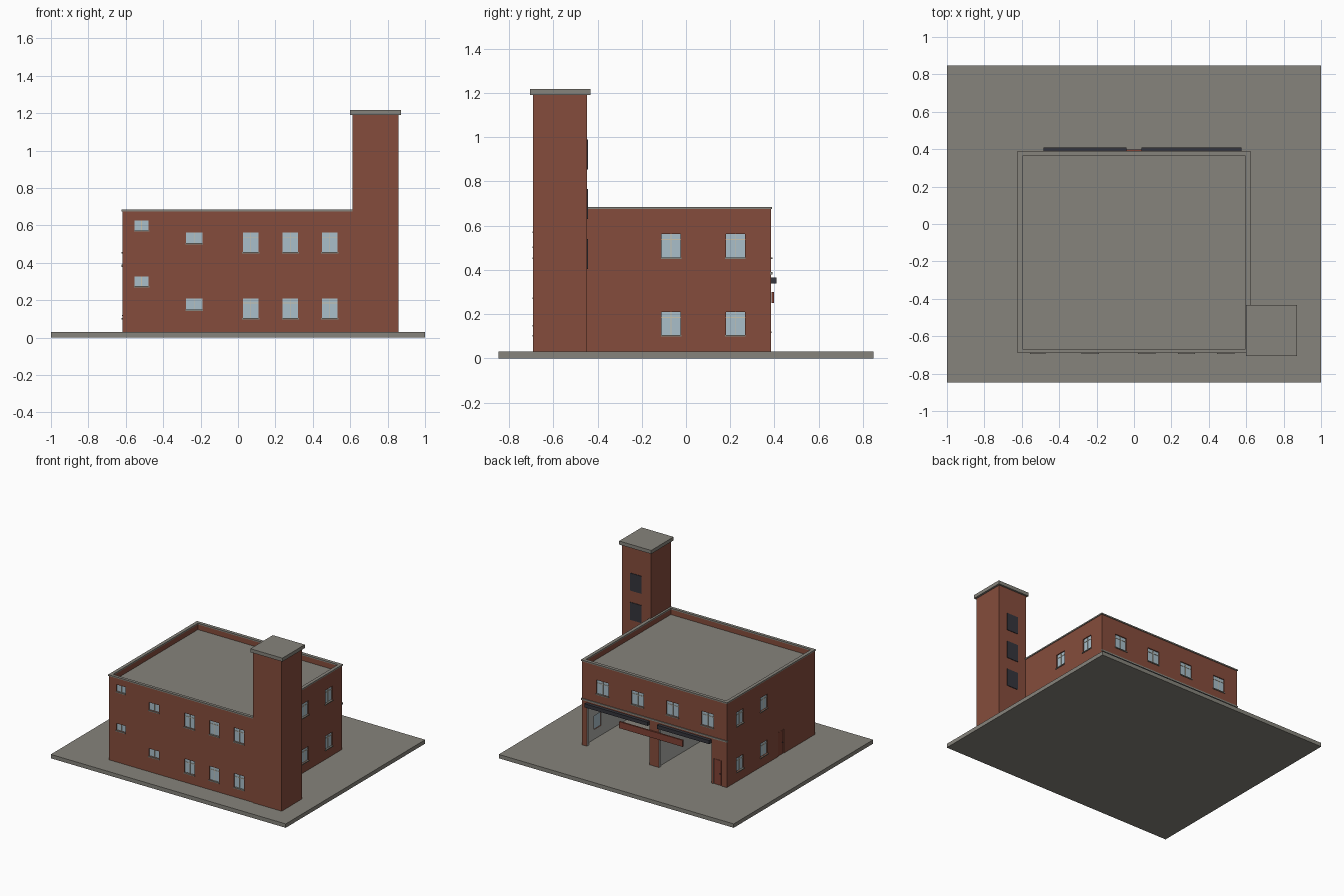
import bpy, bmesh
from mathutils import Vector

if "Cube" in bpy.data.objects:
    bpy.data.objects.remove(bpy.data.objects["Cube"])

def material(name, r, g, b):
    m = bpy.data.materials.new(name)
    m.diffuse_color = (r, g, b, 1)
    m.use_nodes = True
    m.node_tree.nodes["Principled BSDF"].inputs["Base Color"].default_value = m.diffuse_color
    return m

BRICK = material("brick", 0.235, 0.073, 0.045)
CONCRETE = material("concrete", 0.24, 0.23, 0.20)
DARK = material("dark metal", 0.035, 0.035, 0.045)
GLASS = material("window glass", 0.40, 0.52, 0.59)
CREAM = material("cream frame", 0.58, 0.54, 0.43)
PLASTER = material("light plaster", 0.42, 0.42, 0.40)
RED = material("red paint", 0.22, 0.055, 0.035)

# Building outline and heights
X, Y0, Y1 = 0.617, -0.688, 0.385
GROUND, TOP = 0.03, 0.675

def boxes(name, mats, items):
    """One object made of axis-aligned boxes given as (x0, x1, y0, y1, z0, z1)."""
    bm = bmesh.new()
    for x0, x1, y0, y1, z0, z1 in items:
        geo = bmesh.ops.create_cube(bm, size=1)
        for v in geo["verts"]:
            v.co = Vector(((x0 + x1) / 2 + v.co.x * (x1 - x0),
                           (y0 + y1) / 2 + v.co.y * (y1 - y0),
                           (z0 + z1) / 2 + v.co.z * (z1 - z0)))
    me = bpy.data.meshes.new(name)
    bm.to_mesh(me)
    bm.free()
    for m in mats:
        me.materials.append(m)
    ob = bpy.data.objects.new(name, me)
    bpy.context.collection.objects.link(ob)
    return ob

def on_wall(side, u0, u1, d0, d1, z0, z1):
    """Box on a wall: u runs along it, d is the distance outwards."""
    if side == "front":
        return (u0, u1, Y0 - d1, Y0 - d0, z0, z1)
    if side == "back":
        return (u0, u1, Y1 + d0, Y1 + d1, z0, z1)
    if side == "left":
        return (-X - d1, -X - d0, u0, u1, z0, z1)
    return (X + d0, X + d1, u0, u1, z0, z1)

def cut(ob, items):
    """Subtract boxes from an object and bake the result."""
    cutter = boxes("cutter", [], items)
    cutter.hide_render = True
    mod = ob.modifiers.new("cut", "BOOLEAN")
    mod.operation, mod.solver, mod.object = "DIFFERENCE", "EXACT", cutter
    dg = bpy.context.evaluated_depsgraph_get()
    dg.update()
    me = bpy.data.meshes.new_from_object(ob.evaluated_get(dg))
    ob.modifiers.clear()
    ob.data = me
    bpy.data.objects.remove(cutter)

# Window list: side, u0, u1, z0, z1, transom bar
windows = []
for z0, z1 in ((0.105, 0.21), (0.457, 0.562)):
    for u in (0.068, 0.28, 0.49):
        windows.append(("front", u - 0.042, u + 0.042, z0, z1, True))
    for side in ("left", "right"):
        for u in (-0.067, 0.223):
            windows.append((side, u - 0.043, u + 0.043, z0, z1, True))
for u in (-0.452, -0.154, 0.144, 0.442):
    windows.append(("back", u - 0.05, u + 0.05, 0.457, 0.562, True))
for z0, z1 in ((0.15, 0.208), (0.505, 0.563)):
    windows.append(("front", -0.277, -0.19, z0, z1, False))
for z0, z1 in ((0.275, 0.327), (0.574, 0.626)):
    windows.append(("front", -0.553, -0.478, z0, z1, False))

doors = [("back", -0.57, -0.503, 0.225), ("left", -0.31, -0.235, 0.215)]
bays = [(-0.485, -0.04), (0.04, 0.575)]

# Main block with roof pocket, two garage bays, window and door recesses
block = boxes("main_building", [BRICK, CONCRETE, PLASTER],
              [(-X, X, Y0, Y1, GROUND, TOP)])
cut(block, [(-0.597, 0.597, Y0 + 0.02, Y1 - 0.02, 0.635, 1),
            (-0.495, -0.03, -0.38, 0.36, -0.1, 0.37),
            (0.03, 0.598, -0.38, 0.36, -0.1, 0.37)])
cut(block, [on_wall(s, a, b, -0.022, 0.1, z0, z1) for s, a, b, z0, z1, t in windows]
    + [on_wall(s, a, b, -0.012, 0.1, -0.1, h) for s, a, b, h in doors]
    + [(a, b, 0.34, 0.5, -0.05, 0.36) for a, b in bays])
for p in block.data.polygons:
    c = p.center
    if p.normal.z > 0.9 and abs(c.z - 0.635) < 0.002:
        p.material_index = 1
    elif abs(c.x) < 0.5985 and -0.4 < c.y < 0.38 and 0.031 < c.z < 0.375:
        p.material_index = 2
    else:
        p.material_index = 0

# Windows: panes, frame bars and sills
panes, bars, sills = [], [], []
for s, a, b, z0, z1, transom in windows:
    panes.append(on_wall(s, a, b, -0.013, -0.008, z0, z1))
    mid, w = (a + b) / 2, 0.002
    bars.append(on_wall(s, mid - w, mid + w, -0.008, -0.005, z0, z1))
    if transom:
        zt = z0 + 0.76 * (z1 - z0)
        bars.append(on_wall(s, a, b, -0.008, -0.0055, zt - w, zt + w))
    sills.append(on_wall(s, a - 0.004, b + 0.004, -0.01, 0.006, z0 - 0.007, z0))
boxes("window_panes", [GLASS], panes)
boxes("window_bars", [CREAM], bars)
boxes("window_sills", [CONCRETE], sills)

# Doors and their small handles
boxes("doors", [RED], [on_wall(s, a + 0.004, b - 0.004, -0.012, -0.004, GROUND, h - 0.004)
                       for s, a, b, h in doors])
boxes("door_handles", [DARK], [on_wall(s, a + 0.01, a + 0.016, -0.004, 0.002, 0.115, 0.121)
                               for s, a, b, h in doors])

# Coping around the parapet
o, t, zc = 0.005, 0.021, 0.685
boxes("parapet_coping", [CONCRETE], [
    (-X - o, X + o, Y0 - 0.002, Y0 + t, TOP, zc),
    (-X - o, X + o, Y1 - t, Y1 + o, TOP, zc),
    (-X - o, -X + t, Y0 + t, Y1 - t, TOP, zc),
    (X - t, X + o, Y0 + t, Y1 - t, TOP, zc)])

# Garage front: rolled doors, stone band and blank sign board
boxes("rolled_garage_doors", [DARK], [(a, b, 0.375, 0.41, 0.338, 0.366) for a, b in bays])
boxes("stone_band", [CONCRETE], [(-X - o, X + o, Y1 - 0.005, Y1 + 0.006, 0.378, 0.39)])
boxes("sign_board", [RED], [(-0.25, 0.29, Y1 + 0.001, 0.398, 0.25, 0.3)])

# Tower with cap and louvres
boxes("tower", [BRICK], [(0.612, 0.857, -0.693, -0.447, GROUND, 1.19)])
boxes("tower_cap", [CONCRETE], [(0.6, 0.872, -0.706, -0.433, 1.19, 1.217)])
boxes("tower_louvres", [DARK], [(0.69, 0.785, -0.449, -0.443, z, z + 0.135)
                                for z in (0.405, 0.63, 0.855)])

# Ground slab
boxes("ground_slab", [CONCRETE], [(-1, 1, -0.848, 0.848, 0, GROUND)])
